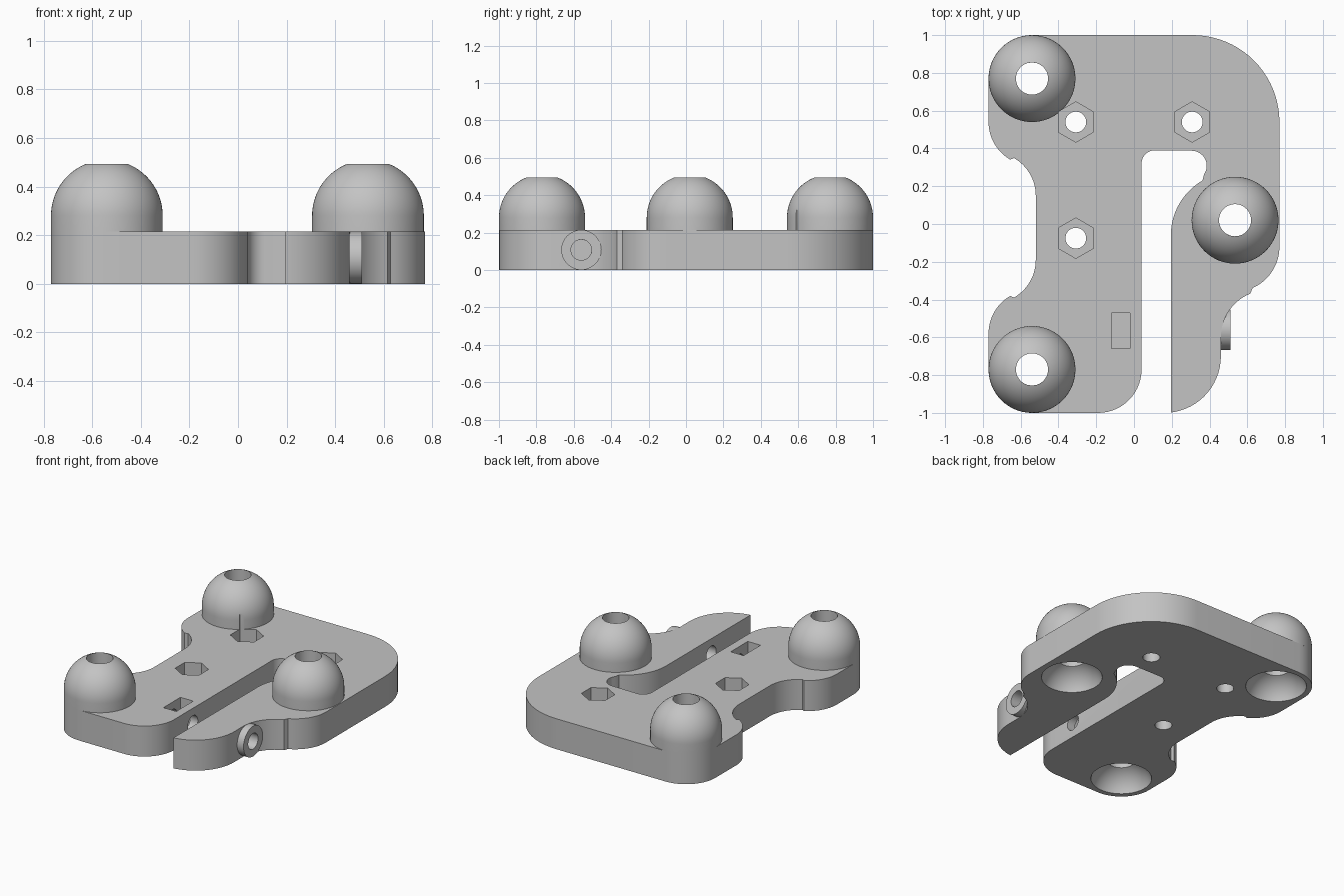
import bpy, bmesh
from math import sin, cos, pi, radians
from mathutils import Matrix

cube = bpy.data.objects.get("Cube")
if cube:
    bpy.data.objects.remove(cube, do_unlink=True)

grey = bpy.data.materials.new("plastic grey")
grey.use_nodes = True
grey.diffuse_color = (0.55, 0.55, 0.55, 1)
grey.node_tree.nodes["Principled BSDF"].inputs["Base Color"].default_value = grey.diffuse_color

THICK = 0.215


def make(name, bm, matrix=Matrix()):
    bmesh.ops.recalc_face_normals(bm, faces=bm.faces)
    bm.transform(matrix)
    mesh = bpy.data.meshes.new(name)
    bm.to_mesh(mesh)
    bm.free()
    mesh.materials.append(grey)
    obj = bpy.data.objects.new(name, mesh)
    bpy.context.collection.objects.link(obj)
    return obj


def arc(cx, cy, r, start, end, steps=14):
    angles = [radians(start + (end - start) * i / steps) for i in range(steps + 1)]
    return [(cx + r * cos(a), cy + r * sin(a)) for a in angles]


def prism(name, points, z0, z1):
    bm = bmesh.new()
    face = bm.faces.new([bm.verts.new((x, y, z0)) for x, y in points])
    top = bmesh.ops.extrude_face_region(bm, geom=[face])["geom"]
    verts = [v for v in top if isinstance(v, bmesh.types.BMVert)]
    bmesh.ops.translate(bm, verts=verts, vec=(0, 0, z1 - z0))
    return make(name, bm)


def lathe(name, profile, matrix, sides=64):
    # Revolve a closed (radius, height) loop around z
    bm = bmesh.new()
    verts = [bm.verts.new((r, 0, z)) for r, z in profile]
    edges = [bm.edges.new((verts[i - 1], verts[i])) for i in range(len(verts))]
    bmesh.ops.spin(bm, geom=verts + edges, cent=(0, 0, 0), axis=(0, 0, 1),
                   angle=2 * pi, steps=sides, use_duplicate=False)
    bmesh.ops.remove_doubles(bm, verts=bm.verts, dist=1e-5)
    return make(name, bm, matrix)


def cut(target, cutters):
    bpy.context.view_layer.objects.active = target
    for cutter in cutters:
        mod = target.modifiers.new("cut", "BOOLEAN")
        mod.operation, mod.solver, mod.object = "DIFFERENCE", "EXACT", cutter
        bpy.ops.object.modifier_apply(modifier=mod.name)


# Plate outline, counter-clockwise from the front left corner
outline = (
    arc(-0.54, -0.77, 0.23, 180, 270)
    + arc(-0.19, -0.77, 0.23, -90, 0)
    + arc(0.11, 0.32, 0.07, 180, 90, 8)          # slot end
    + arc(0.305, 0.308, 0.08, 90, -35, 10)
    + arc(0.53, -0.06, 0.335, 120, 180)          # inner side of the jaw
    + [(0.195, -0.998)]
    + arc(0.16, -0.70, 0.30, -80, 0)             # jaw tip
    + arc(0.71, -0.60, 0.25, 180, 112)
    + arc(0.53, -0.12, 0.24, -66, 0)
    + arc(0.31, 0.54, 0.46, 0, 90, 20)
    + arc(-0.54, 0.77, 0.23, 90, 180)
    + arc(-0.54, 0.54, 0.23, 180, 240)           # left waist
    + arc(-0.75, 0.15, 0.23, 60, -60, 24)[:12]
    + arc(-0.75, 0.15, 0.23, 5, 0, 1)
    + arc(-0.75, -0.19, 0.23, 0, -60)
    + arc(-0.54, -0.58, 0.23, 120, 180)
)
plate = prism("base_plate", outline, 0, THICK)

# Domed feet with a vertical bore, and the round sockets under them
domes, cutters = [], []
dome_profile = [(0.085, THICK), (0.23, THICK)] + arc(0, 0.28, 0.23, 0, 68.3, 18)
socket_profile = [(0, -0.05), (0.195, -0.05)] + arc(0, -0.054, 0.202, 8, 65, 12) + [(0.085, 0.3), (0, 0.3)]
spots = {"back_right": (-0.54, 0.77), "front_right": (-0.54, -0.77), "left": (0.535, 0.02)}
for side, (x, y) in spots.items():
    place = Matrix.Translation((x, y, 0))
    domes.append(lathe(side + "_dome", dome_profile, place))
    cutters.append(lathe(side + "_socket_cutter", socket_profile, place))

# Hexagonal nut pockets with screw holes
hexes = []
for x, y in [(-0.308, 0.54), (0.308, 0.54), (-0.308, -0.075)]:
    hexes.append(prism("nut_pocket_cutter", arc(x, y, 0.107, 30, 330, 5), 0.08, 0.33))
    cutters.append(prism("screw_hole_cutter", arc(x, y, 0.055, 0, 348.75, 31), -0.05, 0.3))

# Square nut slot and the clamp screw hole across the gap
cutters.append(prism("nut_slot_cutter", [(-0.12, -0.66), (-0.02, -0.66), (-0.02, -0.47), (-0.12, -0.47)], 0.03, 0.3))
across = Matrix.Translation((0, -0.56, THICK / 2)) @ Matrix.Rotation(pi / 2, 4, "Y")
cutters.append(lathe("clamp_hole_cutter", [(0, -0.2), (0.055, -0.2), (0.055, 0.6), (0, 0.6)], across, 32))

# Screw boss on the outside of the jaw
boss = lathe("clamp_boss", [(0.055, 0.45), (0.107, 0.45), (0.107, 0.51), (0.055, 0.51)], across, 48)

cut(plate, cutters + hexes)
cut(domes[0], hexes[:1])
for cutter in cutters + hexes:
    bpy.data.objects.remove(cutter, do_unlink=True)

# Smooth the curved walls, keep the edges sharp
bpy.ops.object.select_all(action="DESELECT")
for obj in [plate, boss] + domes:
    obj.select_set(True)
bpy.context.view_layer.objects.active = plate
bpy.ops.object.shade_smooth_by_angle(angle=radians(30))
